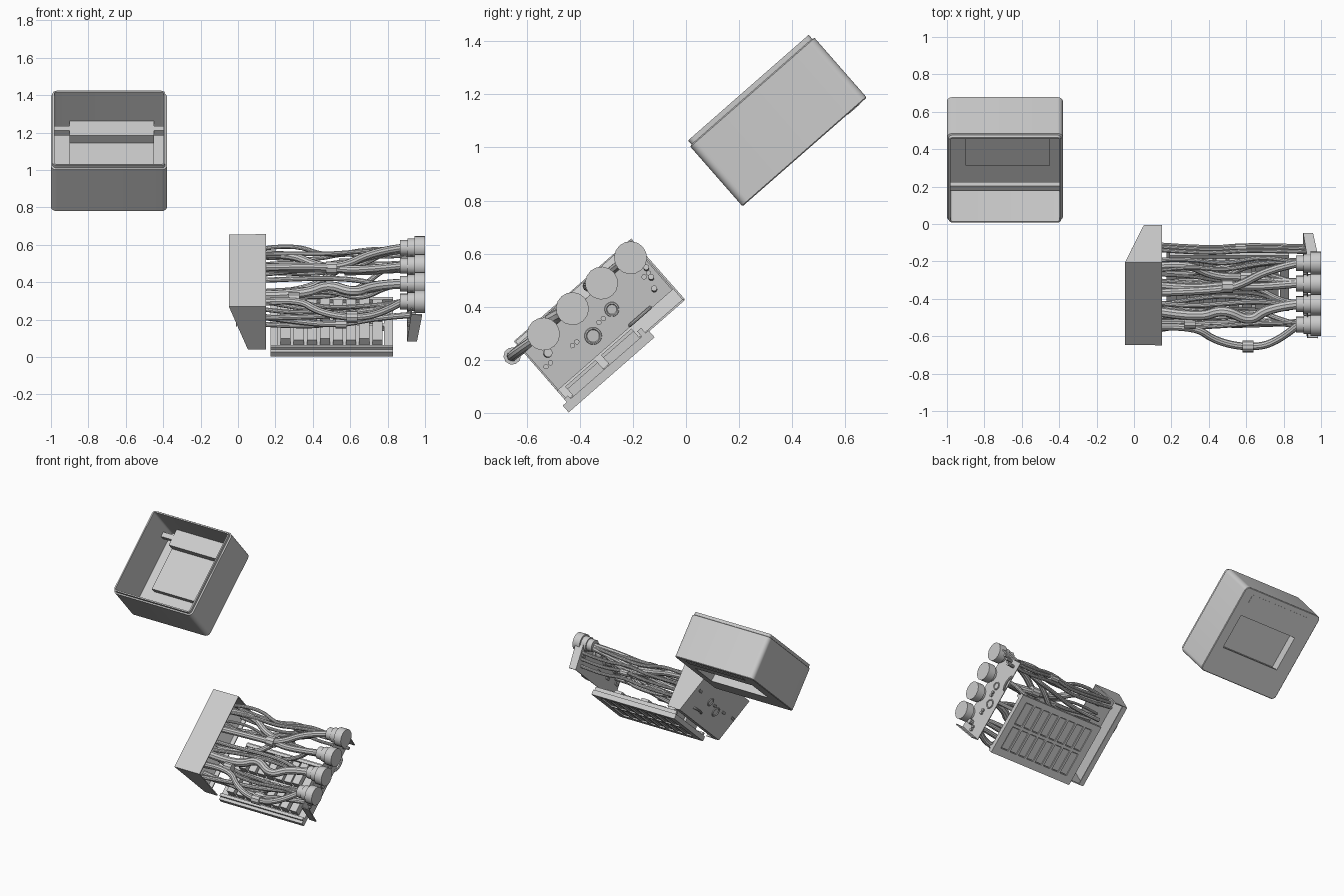
import bpy, bmesh, math, random
from mathutils import Matrix

if "Cube" in bpy.data.objects:
    bpy.data.objects.remove(bpy.data.objects["Cube"])

random.seed(4)
TILT = Matrix.Rotation(math.radians(41.2), 4, 'X')
CASE = Matrix.Translation((0, 0.213, 0.778)) @ TILT      # local axes: x, v (up slope), n (outward)
UNIT = Matrix.Translation((0, -0.44, 0.03)) @ TILT


def add_mesh(name, verts, faces, frame, thick=0, smooth=False):
    me = bpy.data.meshes.new(name)
    me.from_pydata(verts, [], faces)
    bm = bmesh.new()
    bm.from_mesh(me)
    bmesh.ops.recalc_face_normals(bm, faces=bm.faces)
    bm.to_mesh(me)
    bm.free()
    ob = bpy.data.objects.new(name, me)
    ob.matrix_world = frame
    bpy.context.collection.objects.link(ob)
    if thick:
        m = ob.modifiers.new("thickness", 'SOLIDIFY')
        m.thickness = thick
        m.offset = 0
    if smooth:
        shade(ob)
    return ob


def shade(ob):
    bpy.ops.object.select_all(action='DESELECT')
    ob.select_set(True)
    bpy.context.view_layer.objects.active = ob
    bpy.ops.object.shade_smooth_by_angle()


def box(name, x, v, n, frame, open_bottom=False):
    verts = [(a, b, c) for c in n for b in v for a in x]
    faces = [(4, 5, 7, 6), (0, 1, 5, 4), (2, 6, 7, 3), (0, 4, 6, 2), (1, 3, 7, 5)]
    if not open_bottom:
        faces.append((0, 2, 3, 1))
    return add_mesh(name, verts, faces, frame)


def tube(name, pts, r, frame, kind='NURBS', cyclic=False, res=3):
    cu = bpy.data.curves.new(name, 'CURVE')
    cu.dimensions = '3D'
    cu.bevel_depth = r
    cu.bevel_resolution = res
    cu.use_fill_caps = True
    sp = cu.splines.new(kind)
    sp.points.add(len(pts) - 1)
    for p, q in zip(sp.points, pts):
        p.co = (*q, 1)
    sp.use_cyclic_u = cyclic
    if kind == 'NURBS':
        sp.order_u = 3
        sp.use_endpoint_u = True
        sp.resolution_u = 6
    tmp = bpy.data.objects.new(name + "_curve", cu)
    bpy.context.collection.objects.link(tmp)
    me = bpy.data.meshes.new_from_object(tmp)
    bpy.data.objects.remove(tmp)
    ob = bpy.data.objects.new(name, me)
    ob.matrix_world = frame
    bpy.context.collection.objects.link(ob)
    shade(ob)
    return ob


def rounded(x0, x1, v0, v1, r, n, inset):
    x0, x1, v0, v1, r = x0 + inset, x1 - inset, v0 + inset, v1 - inset, max(r - inset, .012)
    out = []
    for i, (cx, cv) in enumerate([(x1 - r, v1 - r), (x0 + r, v1 - r), (x0 + r, v0 + r), (x1 - r, v0 + r)]):
        for k in range(7):
            a = math.radians(90 * i + 15 * k)
            out.append((cx + r * math.cos(a), cv + r * math.sin(a), n))
    return out


# Case: hollow rounded shell with a stepped lip
steps = [(0, .004), (.004, 0), (.298, 0), (.302, .009), (.322, .009), (.322, .018), (.02, .018)]
verts = [p for n, i in steps for p in rounded(-1, -.38, 0, .622, .03, n, i)]
K = 28
faces = [(s * K + j, s * K + (j + 1) % K, (s + 1) * K + (j + 1) % K, (s + 1) * K + j)
         for s in range(len(steps) - 1) for j in range(K)]
faces += [tuple(range(K)), tuple(range((len(steps) - 1) * K, len(steps) * K))]
case = add_mesh("case_shell", verts, faces, CASE, smooth=True)

# Case back: recessed window that shows inside as a raised step, rails across both ends
cut = box("window_cutter", (-.9, -.45), (.19, .43), (-.05, .04), CASE)
cut.hide_render = True
cut.hide_viewport = True
m = case.modifiers.new("window", 'BOOLEAN')
m.operation = 'DIFFERENCE'
m.solver = 'EXACT'
m.object = cut
box("case_window_recess", (-.9, -.45), (.185, .487), (.0195, .06), CASE, True)
box("case_inner_step", (-.9, -.45), (.487, .606), (.0195, .115), CASE, True)
box("case_slot_cover", (-.9, -.45), (.525, .585), (-.002, .01), CASE)
box("case_rail_high", (-.985, -.395), (.528, .562), (.08, .115), CASE)
box("case_rail_low", (-.985, -.395), (.045, .08), (.072, .107), CASE)

# Left bracket: folded sheet with a slanted outer wall
L = [(-.046, .315), (.15, .315), (.15, .014), (.055, .014)]
verts = [(x, v, n) for v in (.004, .586) for x, n in L]
verts += [(.09, .004, .014), (.09, .586, .014)]
add_mesh("left_bracket", verts, [(0, 1, 5, 4), (0, 4, 7, 3), (0, 1, 2, 3), (4, 5, 6, 7), (3, 7, 9, 8)],
         UNIT, .008)

# Right bracket: slanted plate with end flanges turned outward
R = [(.928, .26), (.907, .07), (.957, .07), (.985, .26)]
verts = [(x, v, n) for v in (.004, .58) for x, n in R]
add_mesh("right_bracket", verts, [(0, 1, 5, 4), (0, 1, 2, 3), (4, 5, 6, 7)], UNIT, .007)


def plate_x(side, n):
    return .907 + (n - .07) * .11 if side > 0 else .055 - (n - .014) * .335


# Holes, studs and handles on both brackets
for side, label in ((1, "right"), (-1, "left")):
    for v, n, r in [(.239, .136, .028), (.358, .165, .023)]:
        pts = []
        for k in range(20):
            a = k * math.tau / 20
            nn = n + r * math.sin(a)
            pts.append((plate_x(side, nn) + side * .004, v + r * math.cos(a), nn))
        tube(label + "_port_ring", pts, .005, UNIT, 'POLY', True, 1)
    for v, n in [(.04, .166), (.167, .16), (.30, .16), (.541, .177)]:
        for d in (-.011, .011):
            x = plate_x(side, n)
            tube(label + "_stud", [(x - .01, v + d, n), (x + side * .014, v + d, n)], .01, UNIT, 'POLY')
    x = plate_x(side, .075)
    tube(label + "_handle", [(x, .37, .075), (x + side * .02, .375, .075),
                             (x + side * .02, .465, .075), (x, .47, .075)], .007, UNIT)

# Tray: frame and ribs around two rows of eight modules
X0, X1 = .175, .83
for nm, x, v in [("tray_rail_low", (X0, X1), (-.02, .03)), ("tray_rail_mid", (.21, .79), (.19, .21)),
                 ("tray_rail_high", (X0, X1), (.37, .41)), ("tray_side_left", (X0, .22), (.03, .37)),
                 ("tray_side_right", (.78, X1), (.03, .37))]:
    box(nm, x, v, (-.02, .014), UNIT)
box("tray_front_ledge", (.175, .83), (.0, .02), (.014, .03), UNIT)
box("tray_back_ledge", (.19, .83), (.375, .395), (.014, .04), UNIT)
for row, v0 in enumerate((.03, .21)):
    for i in range(8):
        x = .22 + i * .07
        box("module", (x + .008, x + .062), (v0 + .004, v0 + .156), (-.012, .05 if i % 3 else .062), UNIT)
        box("tray_rib", (x - .008, x + .008), (v0, v0 + .16), (-.02, .02), UNIT)

# Round connectors along the right edge
PORTS = [.103, .248, .394, .539]
for v in PORTS:
    for nm, a, b, r in [("connector_back", .865, .915, .042), ("connector_collar", .905, .95, .05),
                        ("connector_flange", .945, 1.0, .062)]:
        tube(nm, [(a, v, .265), (b, v, .265)], r, UNIT, 'POLY', res=6)

# Main cables: thick runs from the left bracket into the connectors
for r, path in [
    (.02, [(.1, .09, .27), (.32, .11, .28), (.43, 0, .28), (.6, -.05, .28), (.76, -.02, .28), (.88, .103, .265)]),
    (.027, [(.1, .18, .24), (.35, .15, .27), (.48, .23, .28), (.62, .14, .29), (.72, .23, .27), (.88, .248, .265)]),
    (.022, [(.1, .38, .26), (.3, .36, .27), (.5, .38, .26), (.65, .36, .26), (.88, .394, .265)]),
    (.022, [(.1, .35, .29), (.35, .36, .29), (.55, .37, .27), (.72, .5, .27), (.88, .539, .265)]),
    (.022, [(.1, .5, .25), (.28, .52, .24), (.42, .42, .24), (.62, .4, .22), (.75, .38, .24), (.88, .394, .255)]),
    (.018, [(.1, .26, .18), (.35, .26, .2), (.5, .4, .2), (.65, .51, .22), (.88, .539, .25)]),
    (.017, [(.1, .06, .2), (.35, .04, .17), (.55, .02, .17), (.75, .05, .2), (.95, .07, .2)]),
    (.015, [(.1, .02, .22), (.3, .05, .2), (.5, .06, .2), (.72, .09, .22), (.88, .1, .25)]),
]:
    tube("thick_cable", path, r, UNIT)

# Thin cables: wandering strands filling the bundle
for i in range(14):
    end = PORTS[i % 4]
    start = min(max(end + random.uniform(-.14, .14), .05), .54)
    low = random.uniform(.14, .27)
    path = [(.08, start, low)]
    for k, x in enumerate((.28, .48, .66)):
        t = (k + 1) / 4
        path.append((x, start + (end - start) * t + random.uniform(-.04, .04),
                     low + random.uniform(-.03, .03)))
    path += [(.8, end + random.uniform(-.02, .02), .25), (.9, end + random.uniform(-.02, .02), .26)]
    tube("thin_cable", path, random.choice((.009, .012, .014)), UNIT)

# Upper edge strands beside the tray
for n, v in ((.1, .53), (.14, .55), (.18, .56)):
    tube("edge_cable", [(.1, v, n), (.4, v - .03, n), (.57, v + .01, n + .02), (.75, v - .01, n), (.96, v, n + .02)],
         .011, UNIT)

# Sleeves clamped around cables
for x, v, n, r in [(.61, -.04, .28, .033), (.5, .375, .265, .036), (.6, .405, .225, .032),
                   (.57, .55, .15, .022), (.3, .12, .275, .03), (.55, .03, .17, .026)]:
    tube("cable_sleeve", [(x - .03, v, n), (x + .03, v, n)], r, UNIT, 'POLY', res=3)
